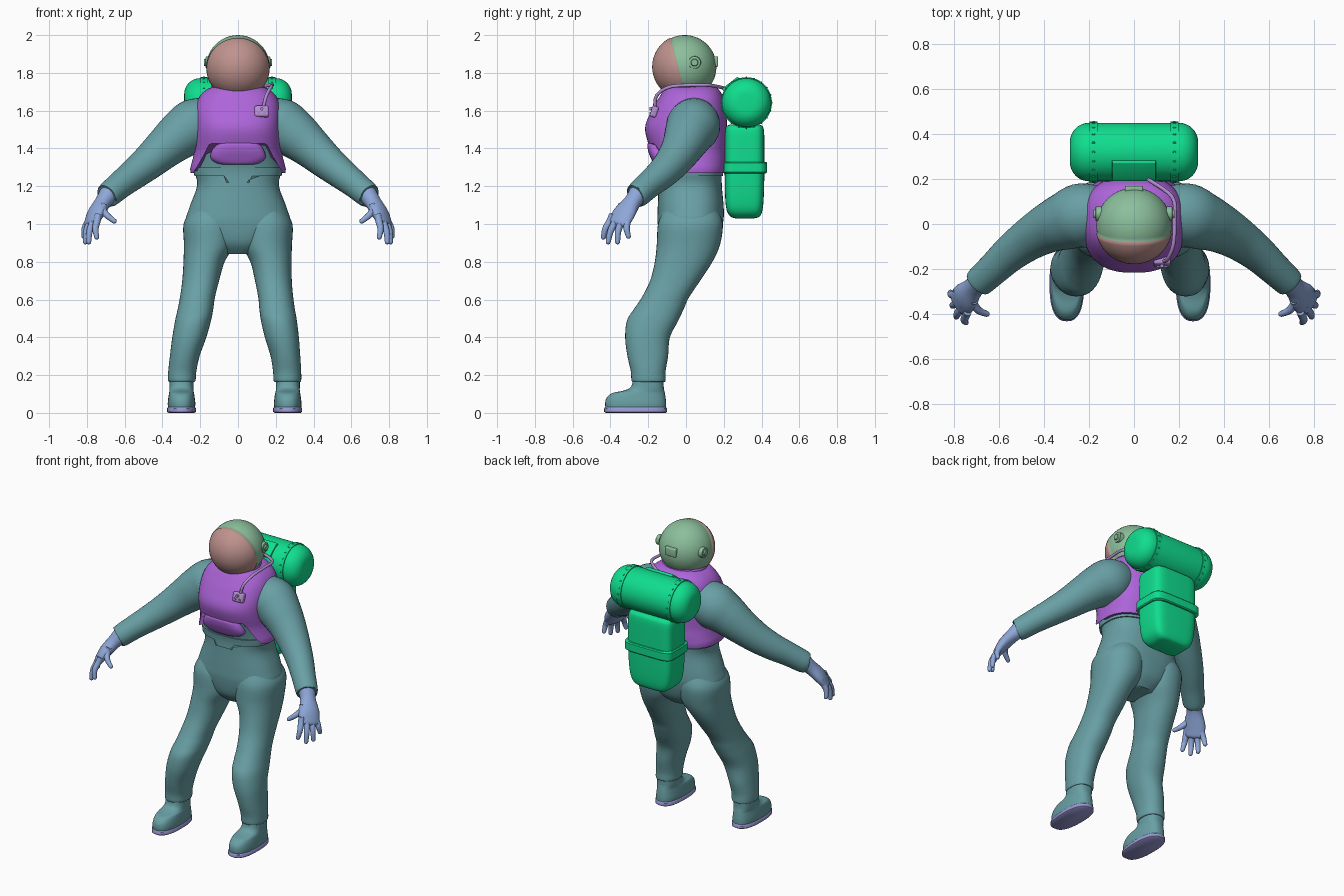
import bpy, bmesh, math
from mathutils import Vector, Matrix

if "Cube" in bpy.data.objects:
    bpy.data.objects.remove(bpy.data.objects["Cube"])


def material(name, *rgb):
    m = bpy.data.materials.new(name)
    m.use_nodes = True
    m.diffuse_color = (*rgb, 1)
    m.node_tree.nodes["Principled BSDF"].inputs["Base Color"].default_value = (*rgb, 1)
    return m


SUIT = material("teal suit", .14, .35, .375)
VEST = material("purple vest", .42, .13, .70)
PACK = material("bright green pack", .005, .73, .27)
SHELL = material("pale green shell", .26, .52, .33)
VISOR = material("dusty pink visor", .52, .29, .27)
GLOVE = material("blue glove", .27, .39, .69)
SOLE = material("lavender sole", .31, .31, .65)
FITTING = material("mauve fitting", .45, .28, .64)


def finish(name, bm, *mats, angle=40):
    bmesh.ops.recalc_face_normals(bm, faces=bm.faces)
    me = bpy.data.meshes.new(name)
    bm.to_mesh(me)
    bm.free()
    ob = bpy.data.objects.new(name, me)
    bpy.context.collection.objects.link(ob)
    for m in mats:
        me.materials.append(m)
    bpy.ops.object.select_all(action='DESELECT')
    ob.select_set(True)
    bpy.context.view_layer.objects.active = ob
    bpy.ops.object.shade_smooth_by_angle(angle=math.radians(angle))
    return ob


def skin(name, rings, mat, angle=40):
    """Bridge rings of equal length and cap both ends."""
    bm = bmesh.new()
    loops = [[bm.verts.new(p) for p in r] for r in rings]
    n = len(loops[0])
    for a, b in zip(loops, loops[1:]):
        for i in range(n):
            j = (i + 1) % n
            bm.faces.new((a[i], a[j], b[j], b[i]))
    bm.faces.new(loops[0])
    bm.faces.new(loops[-1])
    return finish(name, bm, mat, angle=angle)


def resample(rows, k=5):
    """Smooth spline through rows of numbers."""
    out = []
    for i in range(len(rows) - 1):
        quad = rows[max(i - 1, 0)], rows[i], rows[i + 1], rows[min(i + 2, len(rows) - 1)]
        for s in range(k):
            t = s / k
            out.append([.5 * (2 * b + (c - a) * t + (2 * a - 5 * b + 4 * c - d) * t * t
                              + (3 * b - a - 3 * c + d) * t ** 3) for a, b, c, d in zip(*quad)])
    return out + [list(rows[-1])]


def outline(a, x0, x1, y0, y1, p=2.0):
    """Point of a rounded rectangle at angle a."""
    c, s = math.cos(a), math.sin(a)
    f = lambda v: math.copysign(abs(v) ** (2 / p), v)
    return (x0 + x1) / 2 + (x1 - x0) / 2 * f(c), (y0 + y1) / 2 + (y1 - y0) / 2 * f(s)


def angles(n):
    return [math.tau * i / n for i in range(n)]


def stack(name, rows, mat, p=2.0, n=40, side=1, smooth=True, shift=lambda z: 0):
    """Loft of level sections: z, x0, x1, y0, y1."""
    rings = []
    for z, *box in (resample(rows) if smooth else rows):
        pts = [outline(a, *box, p) for a in angles(n)]
        rings.append([(side * (x + shift(z)), y, z) for x, y in pts])
    return skin(name, rings, mat)


def tube(name, rows, mat, hint=(0, 1, 0), n=24, side=1, smooth=True, tip=False):
    """Sweep along x, y, z with a radius along the hint and one across it."""
    rows = [(*r, r[3]) if len(r) == 4 else r for r in rows]
    rows = resample(rows) if smooth else rows
    pts = [Vector(r[:3]) for r in rows]
    dirs = [(pts[min(i + 1, len(pts) - 1)] - pts[max(i - 1, 0)]).normalized() for i in range(len(pts))]
    secs = [(p, d, r[3], r[4]) for p, d, r in zip(pts, dirs, rows)]
    if tip:
        p, d, ru, rv = secs[-1]
        for t in (.35, .7, 1.05, 1.4):
            secs.append((p + d * min(ru, rv) * math.sin(t), d, ru * math.cos(t), rv * math.cos(t)))
    rings = []
    for p, d, ru, rv in secs:
        u = (Vector(hint) - d * d.dot(Vector(hint))).normalized()
        v = d.cross(u)
        ring = [p + u * ru * math.cos(a) + v * rv * math.sin(a) for a in angles(n)]
        rings.append([(side * q.x, q.y, q.z) for q in ring])
    return skin(name, rings, mat)


def block(name, at, size, mat, tilt=0, bevel=.01):
    bm = bmesh.new()
    bmesh.ops.create_cube(bm, size=1, matrix=Matrix.LocRotScale(
        Vector(at), Matrix.Rotation(tilt, 3, 'X'), Vector(size)))
    bmesh.ops.bevel(bm, geom=bm.edges[:], offset=bevel, segments=3, profile=.5, affect='EDGES')
    return finish(name, bm, mat)


# Torso: height, half width, front, back
BODY = resample([(.84, .09, -.08, .11), (.9, .18, -.13, .165), (1, .272, -.15, .195),
                 (1.08, .26, -.15, .2), (1.2, .217, -.145, .19), (1.28, .228, -.145, .19),
                 (1.36, .22, -.165, .2), (1.5, .215, -.205, .205), (1.6, .215, -.17, .2),
                 (1.67, .195, -.13, .185), (1.715, .15, -.1, .16), (1.735, .1, -.07, .13)])
stack("torso", [(z, -w, w, f, b) for z, w, f, b in BODY], SUIT, p=2.4, n=64, smooth=False)


def body_at(z):
    for lo, hi in zip(BODY, BODY[1:]):
        if z <= hi[0]:
            t = (z - lo[0]) / (hi[0] - lo[0])
            return [p + (q - p) * t for p, q in zip(lo[1:], hi[1:])]
    return BODY[-1][1:]


def garment(name, bottom, top, gap, mat, steps=24):
    """Layer over the torso whose lower edge follows a rule."""
    rings = []
    for k in range(steps + 1):
        ring = []
        for a in angles(128):
            x, y = outline(a, -.23, .23, -.1, .1, 2.4)
            low = bottom(abs(x), y < 0)
            z = low + (top - low) * k / steps
            w, f, b = body_at(z)
            g = gap(z)
            ring.append((*outline(a, -w - g, w + g, f - g, b + g, 2.5), z))
        rings.append(ring)
    return skin(name, rings, mat)


def vest_edge(x, front):
    t = min(max((.222 - x) / .08, 0), 1)
    return 1.27 + (.155 * t * t * (3 - 2 * t) if front else 0)


garment("vest", vest_edge, 1.734, lambda z: .012 + .014 * max(0, 1 - abs(z - 1.29) / .1), VEST)
garment("jacket_hem", lambda x, front: 1.22 if front and x < .06 else 1.255, 1.3,
        lambda z: .007, SUIT, steps=4)
stack("belly_pouch", [(1.315, -.085, .085, -.165, -.08), (1.325, -.12, .12, -.175, -.08),
                      (1.35, -.145, .145, -.187, -.08), (1.385, -.14, .14, -.2, -.08),
                      (1.42, -.12, .12, -.205, -.08), (1.432, -.1, .1, -.195, -.08)], VEST, p=3)

# Chest control box with hose
block("chest_box", (.125, -.168, 1.595), (.075, .035, .06), FITTING, tilt=-.3)
for x, z in ((.108, 1.585), (.142, 1.585), (.125, 1.61)):
    tube("chest_knob", [(x, -.17, z, .009), (x, -.194, z, .009)], FITTING, hint=(1, 0, 0), smooth=False, n=12)
tube("air_hose", [(.135, -.165, 1.62, .009), (.15, -.155, 1.68, .009), (.175, -.09, 1.725, .009),
                  (.18, .02, 1.735, .009), (.17, .12, 1.735, .009), (.06, .2, 1.72, .009)],
     FITTING, hint=(1, 0, 0), n=12)

# Helmet: poles face forward and slightly down, the front cap is the visor
bm = bmesh.new()
tilt = Matrix.Rotation(math.radians(104), 4, 'X')
bmesh.ops.create_uvsphere(bm, u_segments=48, v_segments=30, radius=.168,
                          matrix=Matrix.Translation((0, -.007, 1.832)) @ tilt)
axis = tilt.to_3x3() @ Vector((0, 0, 1))
for f in bm.faces:
    d = (f.calc_center_median() - Vector((0, -.007, 1.832))).dot(axis)
    f.material_index = int(d > .04)
visor = [f for f in bm.faces if f.material_index]
bmesh.ops.inset_region(bm, faces=visor, thickness=.003, depth=.004)
finish("helmet", bm, SHELL, VISOR, angle=60)
block("helmet_rear_box", (0, .155, 1.86), (.08, .03, .055), SHELL, bevel=.006)
stack("neck_ring", [(1.68, -.135, .135, -.12, .135), (1.735, -.14, .14, -.115, .135),
                    (1.75, -.115, .115, -.1, .11)], VEST)
for s in (1, -1):
    tube("helmet_ear_disc", [(.145, .045, 1.855, .034), (.17, .045, 1.855, .032),
                             (.172, .045, 1.855, .02), (.18, .045, 1.855, .017)],
         SHELL, side=s, smooth=False)

# Limbs, mirrored
for s, word in ((1, "left"), (-1, "right")):
    tube(word + "_arm", [(.1, .04, 1.57, .105), (.22, .04, 1.525, .142), (.3, .015, 1.475, .13),
                         (.385, -.02, 1.405, .11), (.47, -.07, 1.33, .094), (.55, -.13, 1.265, .082),
                         (.62, -.195, 1.21, .073), (.685, -.255, 1.155, .067), (.695, -.265, 1.147, .058)],
         SUIT, side=s, n=36)

    # Gloves
    fan = (.46, .89, 0)
    tube(word + "_palm", [(.685, -.255, 1.155, .052), (.715, -.285, 1.115, .048, .042),
                          (.75, -.325, 1.06, .066, .037), (.773, -.355, 1.01, .066, .027)],
         GLOVE, hint=fan, side=s, tip=True)
    fingers = {"index": ((.745, -.4, 1.02), (.748, -.437, .93)),
               "middle": ((.765, -.37, 1.02), (.79, -.412, .905)),
               "ring": ((.78, -.34, 1.02), (.808, -.362, .905)),
               "little": ((.79, -.308, 1.02), (.816, -.305, .935)),
               "thumb": ((.715, -.35, 1.075), (.655, -.4, 1.015))}
    for finger, (base, end) in fingers.items():
        a, b = Vector(base), Vector(end)
        bend = (a + b) / 2 + Vector((.008, -.008, 0))
        start = a + Vector((-.005, .01, .03))
        tube(f"{word}_{finger}_finger", [(*start, .018), (*a, .019), (*bend, .017), (*b, .013)],
             GLOVE, hint=fan, side=s, n=14, tip=True)

    # Legs, with a slightly wider stance on the right
    stance = lambda z: -.018 * s * min(1, max(0, (.9 - z) / .7))
    stack(word + "_leg", [(.165, .22, .34, -.27, -.12), (.17, .207, .352, -.288, -.108),
                          (.22, .203, .352, -.292, -.108), (.3, .188, .345, -.31, -.095),
                          (.4, .155, .335, -.322, -.085), (.49, .132, .322, -.312, -.04),
                          (.55, .122, .31, -.275, -.012), (.61, .115, .3, -.235, .015),
                          (.7, .095, .29, -.19, .075), (.8, .068, .286, -.165, .14),
                          (.89, .02, .286, -.155, .18), (1, .01, .288, -.148, .195),
                          (1.07, .04, .25, -.12, .17)], SUIT, p=2.2, side=s, shift=stance)
    stack(word + "_boot", [(.02, .21, .352, -.425, -.105), (.05, .208, .354, -.428, -.105),
                           (.08, .211, .351, -.42, -.108), (.105, .215, .347, -.39, -.112),
                           (.118, .218, .345, -.33, -.115), (.14, .218, .345, -.29, -.118),
                           (.2, .218, .345, -.278, -.118)], SUIT, p=2.5, side=s, shift=stance)
    stack(word + "_sole", [(0, .212, .35, -.425, -.108), (.006, .204, .358, -.433, -.1),
                           (.024, .204, .358, -.433, -.1), (.03, .209, .353, -.428, -.105)],
          SOLE, p=2.5, side=s, smooth=False, shift=stance)

# Backpack with its band
stack("backpack", [(1.03, -.075, .075, .26, .36), (1.04, -.11, .11, .235, .39),
                   (1.075, -.14, .14, .215, .405), (1.15, -.155, .155, .207, .412),
                   (1.28, -.162, .162, .205, .415), (1.42, -.162, .162, .205, .415),
                   (1.49, -.16, .16, .207, .413), (1.517, -.15, .15, .215, .405),
                   (1.527, -.125, .125, .235, .385)], PACK, p=5)
stack("backpack_band", [(1.268, -.168, .168, .202, .424), (1.274, -.174, .174, .196, .43),
                        (1.322, -.174, .174, .196, .43), (1.328, -.168, .168, .202, .424)],
      PACK, p=6, smooth=False)

# Horizontal tank with straps and a top plate
end = [(.285 - .085 * (1 - math.sin(t)), .045 + .085 * math.cos(t))
       for t in [math.pi / 2 * (1 - i / 8) for i in range(9)]]
profile = [(-x, r) for x, r in end] + [(x, r) for x, r in reversed(end)]
tube("tank", [(x, .32, 1.642, r) for x, r in profile], PACK, n=48, smooth=False)
for s in (1, -1):
    tube("tank_strap", [(x, .32, 1.642, .135) for x in (.162, .198)], PACK, n=48, side=s, smooth=False)
    for a in angles(20):
        block("tank_strap_stud", (s * .18, .32 + .134 * math.cos(a), 1.642 + .134 * math.sin(a)),
              (.012, .008, .008), PACK, tilt=a, bevel=.002)
block("tank_plate", (0, .238, 1.74), (.195, .105, .02), PACK, tilt=math.radians(38), bevel=.004)
